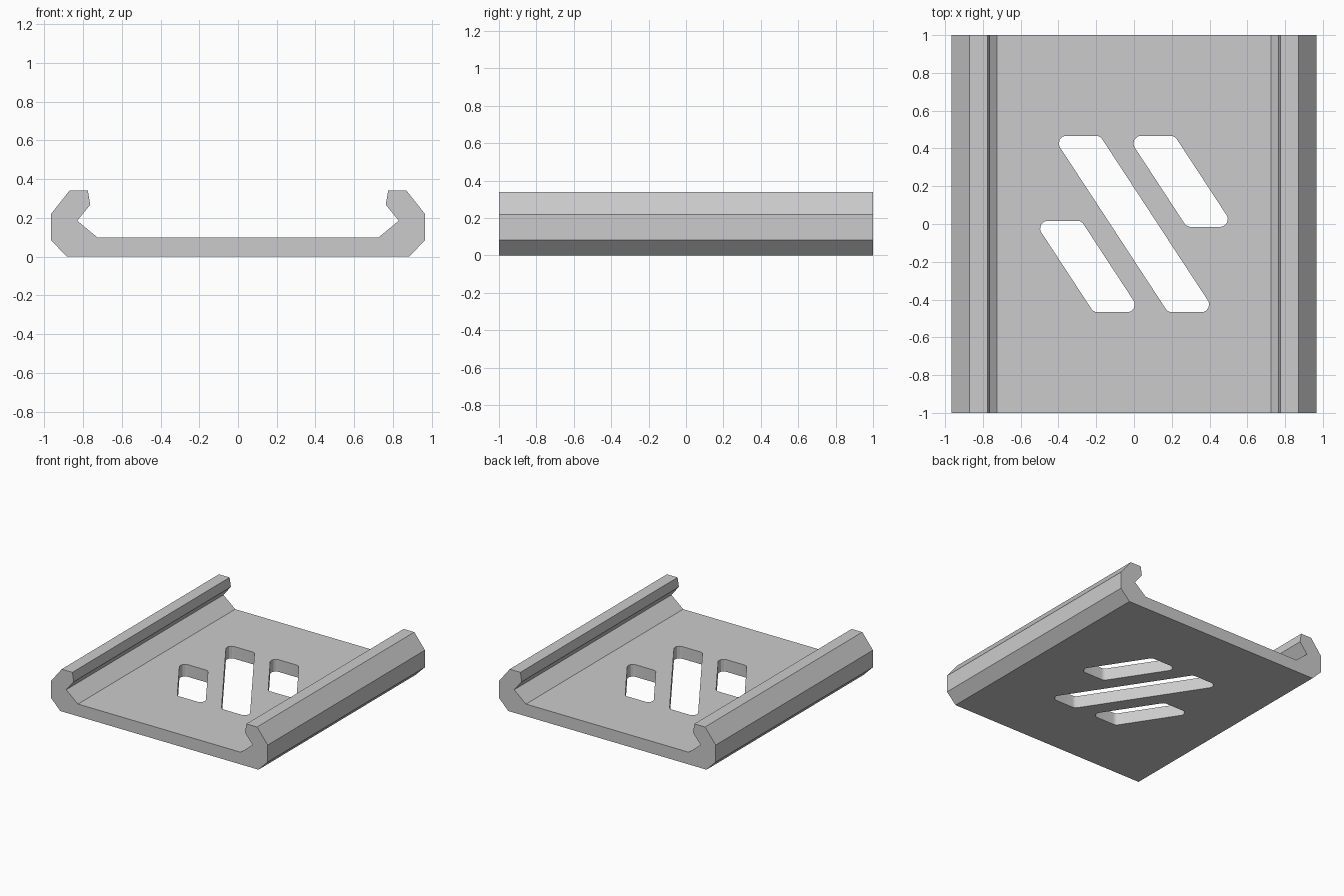
import bpy, bmesh
from math import pi
from mathutils import Vector

if "Cube" in bpy.data.objects:
    bpy.data.objects.remove(bpy.data.objects["Cube"])

grey = bpy.data.materials.new("light grey")
grey.use_nodes = True
colour = (0.6, 0.6, 0.6, 1)
grey.diffuse_color = colour
grey.node_tree.nodes["Principled BSDF"].inputs["Base Color"].default_value = colour


def prism(name, points, sweep):
    """Closed solid: an outline, its copy along the sweep, and the walls between."""
    bm = bmesh.new()
    near = [bm.verts.new(p) for p in points]
    far = [bm.verts.new(Vector(p) + Vector(sweep)) for p in points]
    bm.faces.new(near)
    bm.faces.new(far[::-1])
    for i in range(len(points)):
        bm.faces.new((near[i], near[i - 1], far[i - 1], far[i]))
    bmesh.ops.recalc_face_normals(bm, faces=bm.faces)
    mesh = bpy.data.meshes.new(name)
    bm.to_mesh(mesh)
    bm.free()
    mesh.materials.append(grey)
    obj = bpy.data.objects.new(name, mesh)
    bpy.context.collection.objects.link(obj)
    return obj


def rounded(corners, radius, steps=6):
    """Replace each corner of a convex outline with an arc."""
    result = []
    for i, c in enumerate(corners):
        a = (corners[i - 1] - c).normalized()
        b = (corners[(i + 1) % len(corners)] - c).normalized()
        middle = (a + b).normalized()
        to_centre = middle * (radius / abs(a.cross(middle)))
        start = a * to_centre.dot(a) - to_centre
        end = b * to_centre.dot(b) - to_centre
        for k in range(steps + 1):
            arm = start.lerp(end, k / steps).normalized() * radius
            result.append(c + to_centre + arm)
    return result


# Channel tray with inward hooked rails, mirrored about the centre
side = [(0.883, 0), (0.965, 0.083), (0.965, 0.22), (0.87, 0.34), (0.775, 0.34),
        (0.763, 0.267), (0.83, 0.185), (0.725, 0.098)]
outline = side + [(-x, z) for x, z in reversed(side)]
tray = prism("rail_tray", [(x, -1, z) for x, z in outline], (0, 2, 0))

# Slanted slots through the floor: left edge at the top, top y, bottom y
slant, width = 0.655, 0.252
slots = {"middle": (-0.432, 0.467, -0.467),
         "left": (-0.037, 0.467, -0.015),
         "right": (-0.531, 0.017, -0.467)}
for name, (x, top, bottom) in slots.items():
    shift = (top - bottom) * slant
    corners = [Vector(p) for p in ((x, top), (x + shift, bottom),
                                   (x + shift + width, bottom), (x + width, top))]
    points = [(p.x, p.y, -0.1) for p in rounded(corners, 0.04)]
    cutter = prism(name + "_slot_cutter", points, (0, 0, 0.3))
    cutter.hide_render = True
    cut = tray.modifiers.new(name + " slot", "BOOLEAN")
    cut.operation, cut.solver, cut.object = "DIFFERENCE", "EXACT", cutter
    bpy.context.view_layer.objects.active = tray
    bpy.ops.object.modifier_apply(modifier=cut.name)
    bpy.data.objects.remove(cutter)

# Keep the long edges crisp and the slot corners smooth
bpy.ops.object.select_all(action="DESELECT")
tray.select_set(True)
bpy.ops.object.shade_smooth_by_angle(angle=pi / 9)
